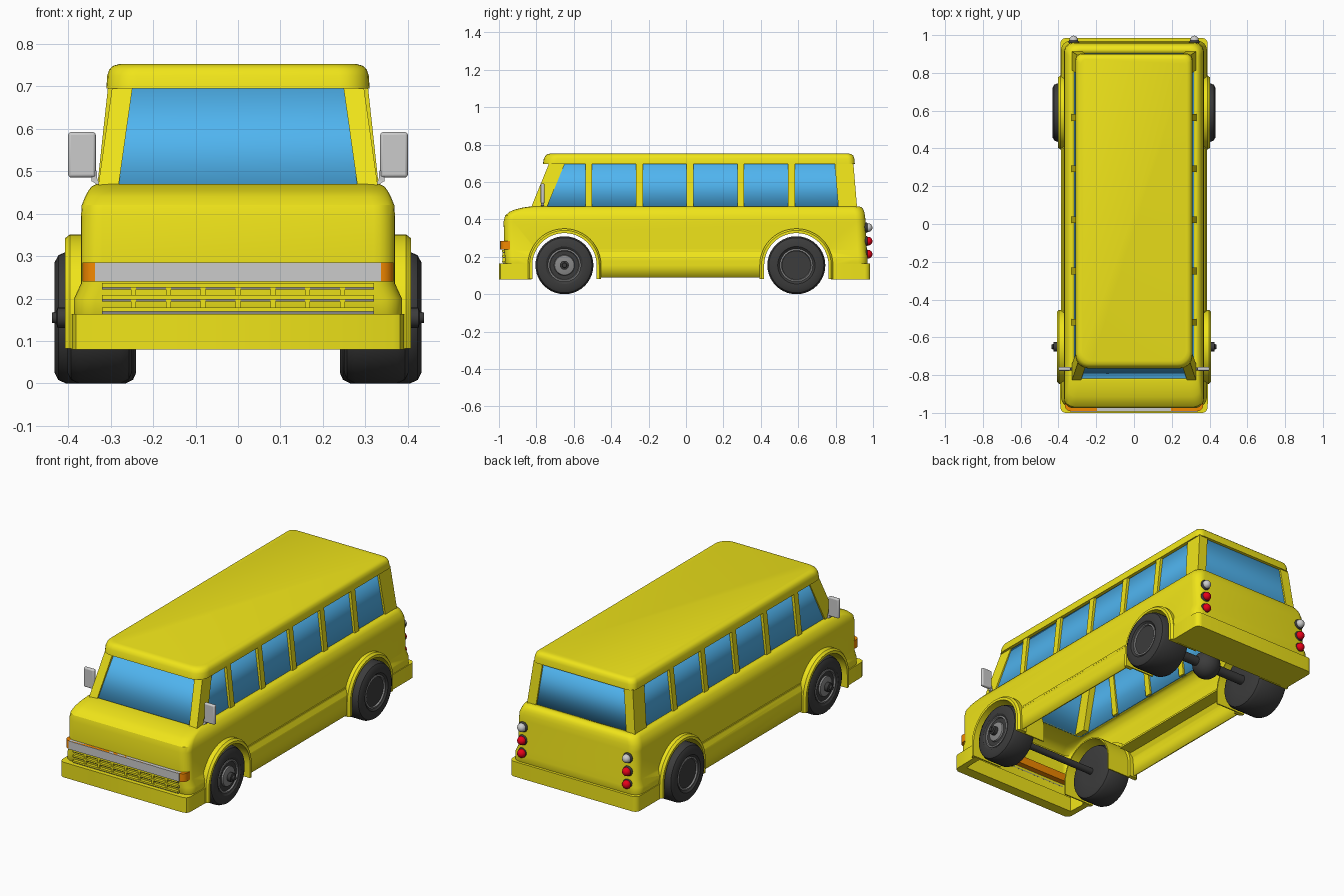
import bpy, bmesh, math
from mathutils import Vector

if "Cube" in bpy.data.objects:
    bpy.data.objects.remove(bpy.data.objects["Cube"])

def mat(name, c):
    m = bpy.data.materials.new(name)
    m.diffuse_color = (*c, 1)
    m.use_nodes = True
    m.node_tree.nodes["Principled BSDF"].inputs["Base Color"].default_value = m.diffuse_color
    return m

YELLOW = mat("yellow_paint", (0.87, 0.78, 0.01))
BLUE = mat("window_blue", (0.08, 0.46, 0.87))
DARK = mat("rubber", (0.045, 0.045, 0.045))
RED = mat("red_lens", (0.8, 0.0, 0.01))
ORANGE = mat("orange_lens", (0.9, 0.25, 0.0))
SILVER = mat("silver", (0.6, 0.6, 0.6))
STEEL = mat("steel", (0.25, 0.25, 0.25))

def finish(name, bm, m=None, fix=True):
    if fix:
        bmesh.ops.recalc_face_normals(bm, faces=bm.faces)
    me = bpy.data.meshes.new(name)
    bm.to_mesh(me)
    bm.free()
    ob = bpy.data.objects.new(name, me)
    bpy.context.collection.objects.link(ob)
    if m:
        me.materials.append(m)
    return ob

def skin(name, rings, m=None, cap=True):
    """Bridge a list of equal-length closed point rings."""
    bm = bmesh.new()
    rs = [[bm.verts.new(p) for p in r] for r in rings]
    n = len(rs[0])
    for a, b in zip(rs, rs[1:]):
        for i in range(n):
            j = (i + 1) % n
            bm.faces.new((a[i], a[j], b[j], b[i]))
    if cap:
        bm.faces.new(rs[0][::-1])
        bm.faces.new(rs[-1])
    return finish(name, bm, m, cap)

def ring(z, hw, y0, y1, rf=0.05, rr=0.05, n=6):
    """Rounded rectangle at height z, counter-clockwise."""
    pts = []
    for sx, sy, a0, r in ((1, -1, -90, rf), (1, 1, 0, rr), (-1, 1, 90, rr), (-1, -1, 180, rf)):
        cx, cy = sx * (hw - r), (y0 + r if sy < 0 else y1 - r)
        for k in range(n + 1):
            a = math.radians(a0 + 90 * k / n)
            pts.append((cx + r * math.cos(a), cy + r * math.sin(a), z))
    return pts

def box(name, x, y, z, m=None, bevel=0):
    x = sorted(x)
    rings = [[(x[0], y[0], h), (x[1], y[0], h), (x[1], y[1], h), (x[0], y[1], h)] for h in z]
    ob = skin(name, rings, m)
    if bevel:
        b = ob.modifiers.new("bevel", 'BEVEL')
        b.width, b.segments = bevel, 3
    return ob

def post(name, p, q, hx, hy, m=None):
    """Slanted post with level ends."""
    rings = [[(c[0] + a * hx, c[1] + b * hy, c[2]) for a, b in ((-1, -1), (1, -1), (1, 1), (-1, 1))]
             for c in (p, q)]
    return skin(name, rings, m)

def lathe(name, prof, y, z, s=1, m=None, n=40):
    """Turn an (x, radius) profile round an axis along x."""
    rings = [[(s * x, y + r * math.cos(2 * math.pi * i / n), z + r * math.sin(2 * math.pi * i / n))
              for i in range(n)] for x, r in prof]
    return skin(name, rings, m)

def arch(y, r, low, n=24):
    """Wheel arch outline in the yz plane with straight legs."""
    return [(y + r, low)] + [(y + r * math.cos(math.pi * k / n), 0.155 + r * math.sin(math.pi * k / n))
                             for k in range(n + 1)] + [(y - r, low)]

def ball(name, loc, r, m):
    bm = bmesh.new()
    bmesh.ops.create_uvsphere(bm, u_segments=20, v_segments=12, radius=r)
    bmesh.ops.translate(bm, vec=Vector(loc), verts=bm.verts)
    return finish(name, bm, m)

FRONT, REAR = -0.65, 0.59

# Lower body shell with hood
body = skin("lower_body", [ring(*r) for r in (
    (0.09, 0.386, -0.965, 0.97), (0.2, 0.386, -0.968, 0.97), (0.235, 0.37, -0.972, 0.967),
    (0.39, 0.37, -0.975, 0.96), (0.42, 0.368, -0.967, 0.957), (0.44, 0.36, -0.945, 0.953),
    (0.453, 0.353, -0.915, 0.948), (0.464, 0.345, -0.87, 0.94), (0.47, 0.333, -0.825, 0.925),
    (0.47, 0.318, -0.815, 0.905))], YELLOW, cap=False)
sol = body.modifiers.new("thickness", 'SOLIDIFY')
sol.thickness, sol.offset = 0.01, -1

# Wheel openings
for y in (FRONT, REAR):
    cut = skin("arch_cutter", [[(x, *p) for p in arch(y, 0.175, -0.05)] for x in (-0.6, 0.6)])
    b = body.modifiers.new("opening", 'BOOLEAN')
    b.operation, b.object, b.solver = 'DIFFERENCE', cut, 'EXACT'
    cut.hide_render = True
    cut.hide_set(True)

# Fender flares and inner wheel wells
for s in (1, -1):
    for nm, y, w in (("front", FRONT, 0.408), ("rear", REAR, 0.402)):
        out, inn = arch(y, 0.196, 0.082), arch(y, 0.172, 0.082)
        prof = [(0.355, 0), (w - 0.012, 0), (w, 0.5), (w, 1), (0.22, 1)]
        loops = [[(s * 0.22, a + (c - a) * 0.3, b + (d - b) * 0.3)
                  for (a, b), (c, d) in zip(inn, out)]]
        for x, t in ((0.355, 0.3), (0.355, 1), (w - 0.012, 1), (w, 0.6), (w, 0), (0.22, 0)):
            loops.append([(s * x, a + (c - a) * t, b + (d - b) * t)
                          for (a, b), (c, d) in zip(inn, out)])
        loops.append(loops[0])
        bm = bmesh.new()
        rows = [[bm.verts.new(p) for p in l] for l in loops[:-1]]
        for a, c in zip(rows, rows[1:] + rows[:1]):
            for i in range(len(a) - 1):
                bm.faces.new((a[i], a[i + 1], c[i + 1], c[i]))
        bm.faces.new([r[0] for r in rows])
        bm.faces.new([r[-1] for r in rows])
        finish(nm + "_fender", bm, YELLOW)
    # Ledge inside the side wall
    box("inner_ledge", (s * 0.29, s * 0.375), (-0.46, 0.4), (0.225, 0.235), YELLOW)

# Bumpers
half = [(0.393, -0.825), (0.39, -0.975), (0.382, -0.992), (0.365, -1.0)]
inner = [(0.355, -0.94), (0.36, -0.825)]
u = [(-x, y) for x, y in half] + [(x, y) for x, y in half[::-1]]
u += [(x, y) for x, y in inner[::-1]] + [(-x, y) for x, y in inner]
skin("front_bumper", [[(x, y, z) for x, y in u] for z in (0.08, 0.163)], YELLOW)
skin("rear_bumper", [ring(z, 0.39, 0.775, 0.985, 0.01, 0.03) for z in (0.08, 0.163)], YELLOW)

# Glass band
glass = skin("windows", [ring(0.46, 0.32, -0.822, 0.907, 0.02, 0.02),
                         ring(0.705, 0.29, -0.713, 0.885, 0.02, 0.02)], BLUE, cap=False)
g = glass.modifiers.new("thickness", 'SOLIDIFY')
g.thickness, g.offset = 0.006, -1

# Pillars
for s in (1, -1):
    post("front_pillar", (s * 0.306, -0.788, 0.46), (s * 0.272, -0.69, 0.7), 0.024, 0.042, YELLOW)
    post("rear_pillar", (s * 0.303, 0.865, 0.46), (s * 0.275, 0.845, 0.7), 0.027, 0.05, YELLOW)
    for i in range(5):
        y = -0.52 + 0.271 * i
        post("side_pillar", (s * 0.318, y, 0.46), (s * 0.292, y, 0.7), 0.014, 0.018, YELLOW)

# Roof
skin("roof", [ring(*r) for r in (
    (0.695, 0.31, -0.765, 0.903, 0.07, 0.035), (0.725, 0.308, -0.76, 0.9, 0.07, 0.035),
    (0.74, 0.303, -0.752, 0.895, 0.068, 0.035), (0.748, 0.294, -0.742, 0.886, 0.065, 0.03),
    (0.752, 0.28, -0.725, 0.872, 0.06, 0.025))], YELLOW)

# Grille
for z in (0.174, 0.203, 0.231):
    box("grille_bar", (-0.32, 0.32), (-0.984, -0.96), (z - 0.005, z + 0.005), YELLOW)
    box("grille_slot", (-0.32, 0.32), (-0.978, -0.96), (z - 0.01, z - 0.005), STEEL)
for i in range(-3, 4):
    for z in (0.188, 0.217):
        box("grille_rib", (i * 0.082 - 0.006, i * 0.082 + 0.006), (-0.98, -0.96), (z - 0.012, z + 0.012), YELLOW)

# Front light band
box("light_band", (-0.197, 0.197), (-0.993, -0.96), (0.24, 0.285))
skin("indicators", [ring(z, 0.366, -0.991, -0.93, 0.03, 0.005) for z in (0.24, 0.285)], ORANGE)
for s in (1, -1):
    box("headlight", (s * 0.197, s * 0.337), (-0.994, -0.96), (0.24, 0.285), SILVER)

    # Tail lights
    for z, m in ((0.214, RED), (0.284, RED), (0.356, SILVER)):
        ball("tail_light", (s * 0.32, 0.974, z), 0.023, m)
        base = ball("tail_light_base", (0, 0, 0), 0.028, DARK)
        base.location = (s * 0.32, 0.963, z)
        base.scale.y = 0.5

    # Mirrors
    box("mirror", (s * 0.335, s * 0.4), (-0.777, -0.757), (0.485, 0.592), None, 0.007)
    post("mirror_arm", (s * 0.318, -0.77, 0.462), (s * 0.338, -0.767, 0.478), 0.007, 0.007)
    post("mirror_stem", (s * 0.338, -0.767, 0.476), (s * 0.34, -0.767, 0.502), 0.007, 0.007)

    # Wheels
    lathe("front_tyre", [(0.25, 0.06), (0.25, 0.13), (0.257, 0.146), (0.275, 0.155), (0.375, 0.155),
                         (0.393, 0.147), (0.402, 0.13), (0.402, 0.1), (0.392, 0.085)], FRONT, 0.155, s, DARK)
    lathe("front_rim", [(0.35, 0.088), (0.398, 0.088), (0.4, 0.08), (0.38, 0.072), (0.378, 0.06),
                        (0.4, 0.052), (0.405, 0.03)], FRONT, 0.155, s, STEEL)
    lathe("front_hub", [(0.39, 0.024), (0.425, 0.024), (0.428, 0.014), (0.438, 0.012)], FRONT, 0.155, s, DARK, 16)
    lathe("rear_tyre", [(0.24, 0.06), (0.24, 0.13), (0.247, 0.146), (0.265, 0.155), (0.405, 0.155),
                        (0.423, 0.147), (0.432, 0.13), (0.432, 0.1), (0.42, 0.086)], REAR, 0.155, s, DARK)
    lathe("rear_rim", [(0.35, 0.088), (0.426, 0.088), (0.428, 0.08), (0.4, 0.07), (0.395, 0.06)],
          REAR, 0.155, s, STEEL)
    lathe("rear_hub", [(0.38, 0.03), (0.41, 0.03), (0.415, 0.022)], REAR, 0.155, s, STEEL, 20)

# Axles
lathe("front_axle", [(-0.3, 0.018), (0.3, 0.018)], FRONT, 0.155, 1, DARK, 16)
lathe("rear_axle", [(-0.3, 0.026), (0.3, 0.026)], REAR, 0.155, 1, DARK, 16)
ball("differential", (0, REAR, 0.155), 0.075, DARK)

# Smooth shading with crisp edges
bpy.ops.object.select_all(action='DESELECT')
for ob in bpy.context.collection.objects:
    if not ob.hide_render:
        ob.select_set(True)
        bpy.context.view_layer.objects.active = ob
bpy.ops.object.shade_smooth_by_angle(angle=math.radians(32))
